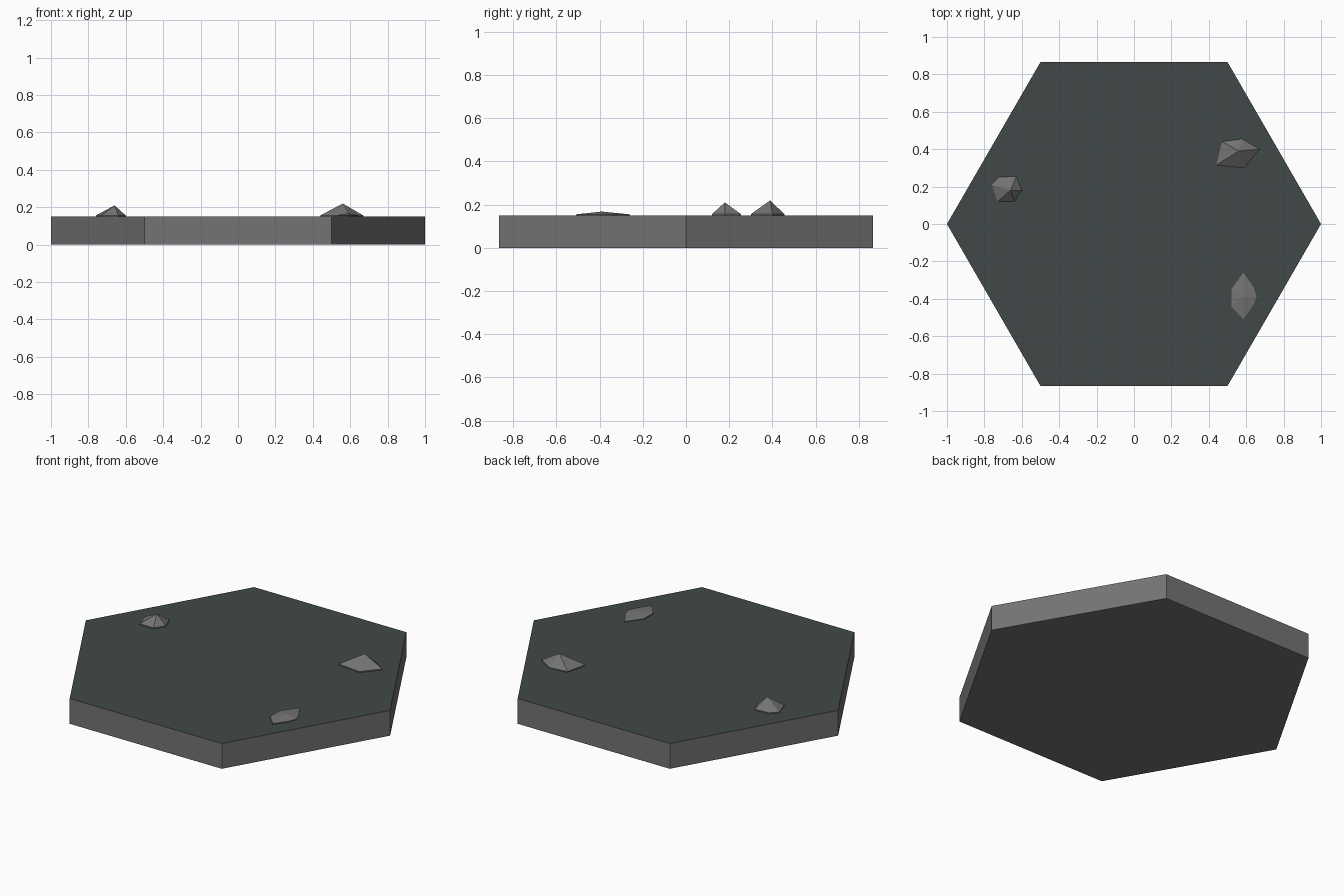
import bpy, bmesh, math

if "Cube" in bpy.data.objects:
    bpy.data.objects.remove(bpy.data.objects["Cube"])


def material(name, rgb):
    m = bpy.data.materials.new(name)
    m.diffuse_color = (*rgb, 1)
    m.use_nodes = True
    m.node_tree.nodes["Principled BSDF"].inputs["Base Color"].default_value = m.diffuse_color
    return m


stone = material("stone grey", (0.175, 0.175, 0.175))
slate = material("dark slate", (0.053, 0.066, 0.064))
TOP = 0.15


def finish(bm, name, mats):
    bmesh.ops.recalc_face_normals(bm, faces=bm.faces)
    mesh = bpy.data.meshes.new(name)
    for m in mats:
        mesh.materials.append(m)
    # upward face of the tile is slate
    if len(mats) > 1:
        for f in bm.faces:
            f.material_index = 1 if f.normal.z > 0.9 else 0
    bm.to_mesh(mesh)
    bm.free()
    obj = bpy.data.objects.new(name, mesh)
    bpy.context.collection.objects.link(obj)
    return obj


# hexagonal tile
bm = bmesh.new()
ring = [bm.verts.new((math.cos(i * math.pi / 3), math.sin(i * math.pi / 3), 0)) for i in range(6)]
base = bm.faces.new(ring)
ext = bmesh.ops.extrude_face_region(bm, geom=[base], use_keep_orig=True)
bmesh.ops.translate(bm, verts=[v for v in ext["geom"] if isinstance(v, bmesh.types.BMVert)],
                    vec=(0, 0, TOP))
finish(bm, "hex_tile", [stone, slate])


# faceted rock: outline, short skirt sunk into the tile, pointed peak
def rock(name, outline, peak, rim):
    bm = bmesh.new()
    low = [bm.verts.new((x, y, TOP - 0.01)) for x, y in outline]
    high = [bm.verts.new((x, y, rim)) for x, y in outline]
    tip = bm.verts.new(peak)
    n = len(outline)
    bm.faces.new(low)
    for i in range(n):
        j = (i + 1) % n
        bm.faces.new((low[i], low[j], high[j], high[i]))
        bm.faces.new((high[i], high[j], tip))
    finish(bm, name, [stone])


rock("left_rock", [(-0.76, 0.21), (-0.73, 0.12), (-0.64, 0.12), (-0.60, 0.18),
                   (-0.63, 0.255), (-0.72, 0.25)], (-0.66, 0.18, 0.21), 0.156)
rock("back_rock", [(0.44, 0.315), (0.59, 0.30), (0.67, 0.40), (0.58, 0.455),
                   (0.47, 0.44)], (0.56, 0.39, 0.22), 0.156)
rock("front_rock", [(0.585, -0.51), (0.64, -0.43), (0.655, -0.39), (0.64, -0.34),
                    (0.585, -0.26), (0.52, -0.35), (0.52, -0.44)], (0.585, -0.39, 0.168), 0.155)
